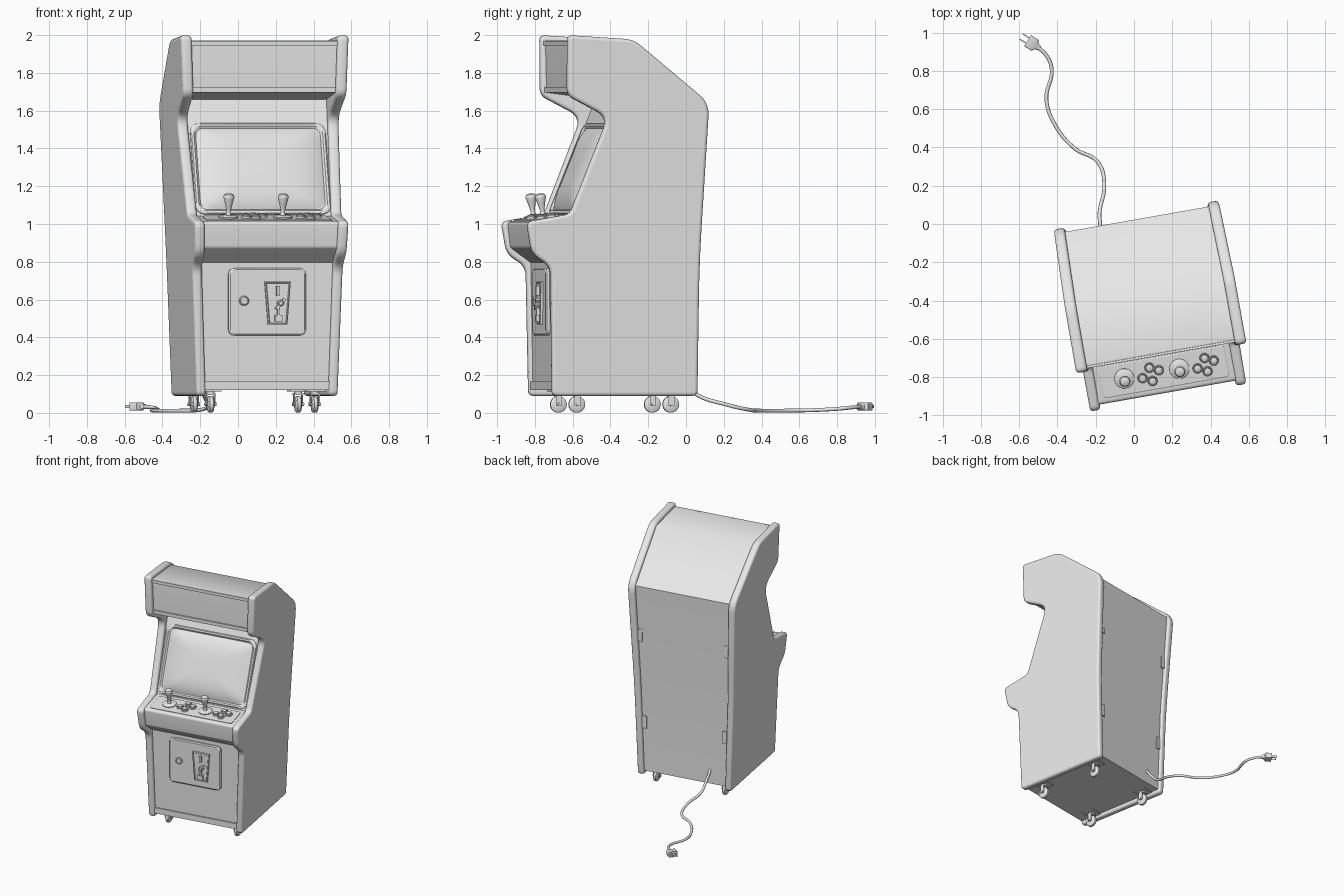
import bpy, bmesh, math
from mathutils import Matrix, Vector

cube = bpy.data.objects.get("Cube")
if cube:
    bpy.data.objects.remove(cube)

grey = bpy.data.materials.new("plain grey")
grey.use_nodes = True
grey.diffuse_color = (0.8, 0.8, 0.8, 1)
grey.node_tree.nodes["Principled BSDF"].inputs["Base Color"].default_value = (0.8, 0.8, 0.8, 1)

# The cabinet stands turned a little, and is wider at the top
CABINET = Matrix.Rotation(math.radians(10), 4, 'Z') @ Matrix.Translation((0.019, 0, 0))
HALF = 0.42


def half_width(z):
    return 0.376 + 0.038 * z


def finish(name, bm, place=CABINET, taper=False):
    if taper:
        for v in bm.verts:
            v.co.x *= half_width(v.co.z) / HALF
    bm.transform(place)
    bmesh.ops.recalc_face_normals(bm, faces=bm.faces)
    for f in bm.faces:
        f.smooth = True
    for e in bm.edges:
        big_flat = any(len(f.verts) > 8 and f.calc_area() > 0.01 for f in e.link_faces)
        e.smooth = not big_flat and e.calc_face_angle(0) < math.radians(38)
    mesh = bpy.data.meshes.new(name)
    bm.to_mesh(mesh)
    bm.free()
    mesh.materials.append(grey)
    obj = bpy.data.objects.new(name, mesh)
    bpy.context.collection.objects.link(obj)
    return obj


def rounded(points, steps=5):
    """Round the corners of a closed outline of (a, b, radius)."""
    out = []
    for i, (a, b, r) in enumerate(points):
        p = Vector((a, b))
        if r == 0:
            out.append(p)
            continue
        before = Vector(points[i - 1][:2]) - p
        after = Vector(points[(i + 1) % len(points)][:2]) - p
        p0 = p + before.normalized() * min(r, before.length * 0.48)
        p1 = p + after.normalized() * min(r, after.length * 0.48)
        for k in range(steps + 1):
            t = k / steps
            out.append(p0 * (1 - t) ** 2 + p * 2 * t * (1 - t) + p1 * t * t)
    return out


def extrude_profile(name, points, x0, x1, bevel=0):
    bm = bmesh.new()
    face = bm.faces.new([bm.verts.new((x0, p.x, p.y)) for p in rounded(points)])
    new = bmesh.ops.extrude_face_region(bm, geom=[face])["geom"]
    bmesh.ops.translate(bm, vec=(x1 - x0, 0, 0), verts=[g for g in new if isinstance(g, bmesh.types.BMVert)])
    if bevel:
        rim = [e for e in bm.edges if abs(e.verts[0].co.x - e.verts[1].co.x) < 1e-5]
        bmesh.ops.bevel(bm, geom=rim, offset=bevel, segments=4, profile=0.5,
                        affect='EDGES', clamp_overlap=False)
    return finish(name, bm, taper=True)


def loft(name, rings, local=Matrix(), place=CABINET):
    """Skin a stack of equal rings and cap both ends."""
    bm = bmesh.new()
    loops = [[bm.verts.new(p) for p in ring] for ring in rings]
    for a, b in zip(loops, loops[1:]):
        for i in range(len(a)):
            j = (i + 1) % len(a)
            bm.faces.new((a[i], a[j], b[j], b[i]))
    bm.faces.new(loops[0])
    bm.faces.new(loops[-1])
    return finish(name, bm, place @ local)


def rect(w, h, r, z):
    return [(p.x, p.y, z) for p in rounded([(-w, -h, r), (w, -h, r), (w, h, r), (-w, h, r)])]


def lathe(name, profile, local, n=20):
    rings = [[(r * math.cos(math.tau * k / n), r * math.sin(math.tau * k / n), z) for k in range(n)]
             for r, z in profile]
    return loft(name, rings, local)


def box(name, size, local, place=CABINET):
    w, h, d = (s / 2 for s in size)
    return loft(name, [rect(w, h, 0, -d), rect(w, h, 0, d)], local, place)


def at(x, y, z, tilt=0):
    return Matrix.Translation((x, y, z)) @ Matrix.Rotation(math.radians(tilt), 4, 'X')


# Side panels with rounded edging
side = [(-0.788, 0.09, 0.03), (-0.798, 0.775, 0.05), (-0.9, 0.84, 0.05), (-0.93, 1.012, 0.035),
        (-0.698, 1.053, 0.03), (-0.495, 1.565, 0.07), (-0.716, 1.68, 0.04), (-0.716, 2.0, 0.03),
        (-0.361, 1.977, 0.05), (0.048, 1.64, 0.07), (0.0, 0.8, 0.2), (-0.006, 0.09, 0.03)]
extrude_profile("left_side_panel", side, HALF - 0.055, HALF, 0.017)
extrude_profile("right_side_panel", side, -HALF, -HALF + 0.055, 0.017)

# Body between the panels
body = [(-0.768, 0.12, 0), (-0.775, 0.795, 0), (-0.885, 0.875, 0.012), (-0.9, 1.012, 0.02),
        (-0.675, 1.042, 0), (-0.423, 1.66, 0), (-0.685, 1.695, 0), (-0.69, 1.973, 0.01),
        (-0.362, 1.952, 0), (0.022, 1.632, 0), (-0.02, 0.8, 0), (-0.026, 0.12, 0)]
INNER = HALF - 0.045
extrude_profile("cabinet_body", body, -INNER, INNER)

# Trim strips on marquee and kick board
for name, y, z0, z1 in (("marquee_top_trim", -0.69, 1.946, 1.97),
                        ("marquee_bottom_trim", -0.686, 1.697, 1.724),
                        ("kick_board", -0.77, 0.12, 0.165)):
    extrude_profile(name, [(y - 0.01, z0, 0), (y - 0.01, z1, 0), (y + 0.02, z1, 0), (y + 0.02, z0, 0)],
                    -INNER, INNER)

# Screen frame and bulging glass
screen = at(0, -0.573, 1.29, 67.9)
loft("screen_frame", [rect(0.364, 0.26, 0.06, -0.02), rect(0.364, 0.26, 0.06, 0.008),
                      rect(0.358, 0.254, 0.055, 0.013), rect(0.346, 0.242, 0.05, 0.013),
                      rect(0.335, 0.232, 0.045, 0.003)], screen)
loft("screen_glass", [rect(0.335 * s, 0.23 * s, 0.07 * s, 0.003 + 0.036 * (1 - s ** 4))
                      for s in (1, 0.97, 0.92, 0.84, 0.72, 0.55, 0.35, 0.15, 0.03)], screen)

# Control plate, joysticks and buttons
deck = Matrix.Translation((0, -0.787, 1.027)) @ Matrix.Rotation(math.radians(7.6), 4, 'X')
loft("control_plate", [rect(0.335, 0.085, 0.02, -0.01), rect(0.335, 0.085, 0.02, 0.004),
                       rect(0.33, 0.08, 0.018, 0.007)], deck)
stick = [(0.052, 0), (0.052, 0.008), (0.046, 0.013), (0.016, 0.015), (0.011, 0.03), (0.013, 0.045),
         (0.02, 0.075), (0.028, 0.105), (0.029, 0.116), (0.024, 0.125), (0.012, 0.13), (0.002, 0.131)]
button = [(0.026, 0), (0.026, 0.014), (0.022, 0.017), (0.018, 0.013), (0.018, 0.022), (0.014, 0.024)]
for side_name, stick_x, cluster_x in (("right", -0.209, -0.07), ("left", 0.083, 0.222)):
    lathe(side_name + "_joystick", stick, deck @ at(stick_x, 0.002, 0.005))
    for n, (dx, dy) in enumerate(((-0.045, -0.012), (0, 0.036), (0.046, 0.014), (0.004, -0.036))):
        lathe(f"{side_name}_button_{n + 1}", button, deck @ at(cluster_x + dx, dy, 0.004), 14)

# Coin door with lock and coin slot
door = at(0, -0.773, 0.588, 90)
loft("coin_door", [rect(0.208, 0.178, 0.035, -0.01), rect(0.208, 0.178, 0.035, 0.014),
                   rect(0.2, 0.17, 0.03, 0.02)], door)
lathe("door_lock", [(0.026, 0), (0.026, 0.008), (0.021, 0.012), (0.019, 0.009), (0.006, 0.009)],
      door @ at(-0.127, 0.006, 0.02))


def coin_plate_ring(g, z):
    return [(-0.07 + g, 0.114 - g, z), (0.07 - g, 0.114 - g, z),
            (0.052 - g, -0.114 + g, z), (-0.052 + g, -0.114 + g, z)]


coin = door @ at(0.053, -0.007, 0.02)
loft("coin_plate", [coin_plate_ring(0, -0.005), coin_plate_ring(0, 0.012), coin_plate_ring(0.006, 0.015),
                    coin_plate_ring(0.01, 0.01)], coin)
box("coin_slot", (0.016, 0.05, 0.03), coin @ at(0, 0.066, 0.012))
box("reject_lever", (0.016, 0.07, 0.04), coin @ at(0.012, -0.005, 0.015) @ Matrix.Rotation(-0.7, 4, 'Z'))
lathe("reject_knob", [(0.016, 0), (0.016, 0.03), (0.01, 0.035)], coin @ at(0.012, 0.0, 0.01), 12)
box("coin_return", (0.04, 0.036, 0.03), coin @ at(0.003, -0.08, 0.014))
box("coin_return_flap", (0.012, 0.04, 0.022), coin @ at(0.003, -0.045, 0.014))

# Hinge plates on the back door
for z in (1.23, 0.52):
    y = -0.02 + max(0, z - 0.8) * 0.05
    for name, s in (("left", 1), ("right", -1)):
        x = s * (half_width(z) - 0.07)
        box(f"{name}_back_hinge", (0.035, 0.014, 0.1), at(x, y, z))

# Casters under the corners
turn = Matrix.Rotation(math.pi / 2, 4, 'Y')
for end, y in (("front", -0.64), ("rear", -0.135)):
    for name, x in (("left", 0.28), ("right", -0.28)):
        label = f"{end}_{name}_caster"
        lathe(label + "_wheel", [(0.012, -0.016), (0.036, -0.015), (0.044, -0.009), (0.044, 0.009),
                                 (0.036, 0.015), (0.012, 0.016)], at(x, y, 0.045) @ turn, 24)
        lathe(label + "_axle", [(0.009, -0.032), (0.009, 0.032)], at(x, y, 0.045) @ turn, 10)
        for s in (-1, 1):
            box(label + "_fork", (0.006, 0.032, 0.062), at(x + s * 0.022, y, 0.07))
        box(label + "_bridge", (0.05, 0.04, 0.008), at(x, y, 0.1))
        lathe(label + "_swivel", [(0.022, 0.1), (0.022, 0.118)], at(x, y, 0), 14)
        box(label + "_plate", (0.1, 0.1, 0.01), at(x, y, 0.117))

# Power cord
path = [(-0.175, -0.07, 0.24), (-0.177, 0.0, 0.15), (-0.18, 0.06, 0.095), (-0.155, 0.21, 0.045),
        (-0.19, 0.325, 0.018), (-0.31, 0.395, 0.012), (-0.416, 0.524, 0.012), (-0.458, 0.654, 0.014),
        (-0.43, 0.81, 0.022), (-0.465, 0.89, 0.03), (-0.515, 0.93, 0.034)]
curve = bpy.data.curves.new("power_cord", 'CURVE')
curve.dimensions = '3D'
curve.bevel_depth = 0.01
curve.bevel_resolution = 2
curve.resolution_u = 6
spline = curve.splines.new('BEZIER')
spline.bezier_points.add(len(path) - 1)
for p, co in zip(spline.bezier_points, path):
    p.co = co
    p.handle_left_type = p.handle_right_type = 'AUTO'
curve.materials.append(grey)
bpy.context.collection.objects.link(bpy.data.objects.new("power_cord", curve))

# Plug with two prongs, lying along its own axis
axis = Vector((-0.84, 0.54, 0))
plug = Matrix.Translation((-0.535, 0.945, 0.034)) @ axis.to_track_quat('Z', 'Y').to_matrix().to_4x4()
across = plug.to_3x3().inverted() @ Vector((0.54, 0.84, 0))
wide_x = abs(across.x) > abs(across.y)


def plug_size(w, h):
    return (w, h) if wide_x else (h, w)


loft("plug", [rect(*plug_size(w, h), 0.008, z) for w, h, z in
              ((0.012, 0.012, -0.05), (0.018, 0.016, -0.03), (0.034, 0.022, -0.02), (0.034, 0.022, 0.025))],
     plug, Matrix())
for s in (-1, 1):
    offset = across * (s * 0.016)
    box("plug_prong", (*plug_size(0.006, 0.016), 0.045), plug @ Matrix.Translation(offset + Vector((0, 0, 0.042))),
        Matrix())
